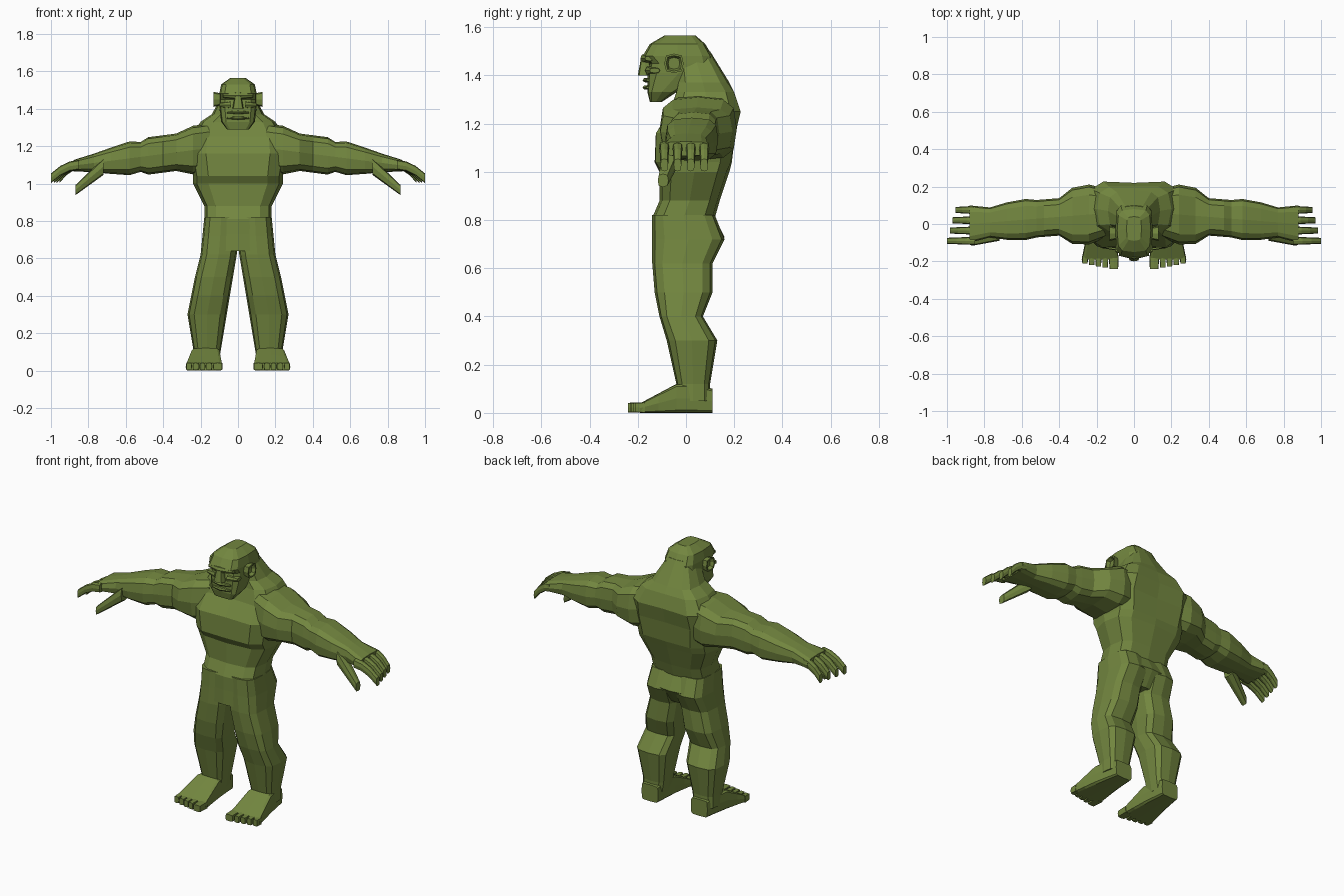
import bpy
import bmesh
import math

default_cube = bpy.data.objects.get("Cube")
if default_cube:
    bpy.data.objects.remove(default_cube, do_unlink=True)

# Single skin colour
skin = bpy.data.materials.new("olive_green_skin")
skin.use_nodes = True
skin.diffuse_color = (0.17, 0.24, 0.05, 1)
shader = skin.node_tree.nodes["Principled BSDF"]
shader.inputs["Base Color"].default_value = skin.diffuse_color


def rounded(value, power):
    return math.copysign(abs(value) ** power, value)


def place(axis, along, across, up):
    if axis == "x":
        return (along, across, up)
    if axis == "y":
        return (across, along, up)
    return (across, up, along)


def section(along, across, half_across, up, half_up, groove=0):
    """One rounded-box cross-section, given by its centre and half sizes."""
    return dict(along=along, across=across, half_across=half_across,
                up=up, half_up=half_up, groove=groove)


def slab(height, half_width, front, back, groove=0, middle=0):
    """A level section of the body between a front and a back depth."""
    return section(height, middle, half_width,
                   (front + back) / 2, (back - front) / 2, groove)


def section_ring(bm, axis, cut, power, sides):
    ring = []
    for corner in range(sides):
        angle = math.tau * corner / sides
        u = rounded(math.cos(angle), power)
        v = rounded(math.sin(angle), power)
        across = cut["across"] + u * cut["half_across"]
        up = cut["up"] + v * cut["half_up"]
        if corner * 4 in (sides, sides * 3):
            up -= math.copysign(cut["groove"], v)
        ring.append(bm.verts.new(place(axis, cut["along"], across, up)))
    return ring


def loft(name, axis, cuts, power=0.6, sides=12, mirror=False):
    """Skin a row of sections into one closed faceted part."""
    bm = bmesh.new()
    rings = [section_ring(bm, axis, cut, power, sides) for cut in cuts]
    for lower, upper in zip(rings, rings[1:]):
        for corner in range(sides):
            previous = corner - 1
            bm.faces.new((lower[previous], lower[corner],
                          upper[corner], upper[previous]))
    bm.faces.new(rings[0])
    bm.faces.new(rings[-1])
    bmesh.ops.recalc_face_normals(bm, faces=bm.faces)
    mesh = bpy.data.meshes.new(name)
    bm.to_mesh(mesh)
    bm.free()
    mesh.materials.append(skin)
    part = bpy.data.objects.new(name, mesh)
    bpy.context.collection.objects.link(part)
    if mirror:
        part.modifiers.new("Mirror", "MIRROR")


def prism(name, axis, start, end, across, half_across, up, half_up,
          tip=0.5, power=0.6):
    """A mirrored block that narrows towards its end."""
    loft(name, axis, [
        section(start, across, half_across, up, half_up),
        section(end, across, half_across * tip, up, half_up * tip),
    ], power=power, sides=8, mirror=True)


# Trunk: hips, waist, grooved chest and back, sloping neck
loft("torso", "z", [
    slab(.64, .17, -.14, .1),
    slab(.73, .18, -.14, .16),
    slab(.81, .18, -.14, .12),
    slab(.88, .18, -.11, .14),
    slab(1, .24, -.11, .18),
    slab(1.04, .24, -.14, .2, groove=.01),
    slab(1.16, .26, -.14, .22, groove=.02),
    slab(1.25, .25, -.08, .24, groove=.02),
    slab(1.33, .2, -.05, .21, groove=.01),
    slab(1.37, .14, -.04, .18),
    slab(1.5, .07, -.04, .1),
])

# Head with heavy jaw and sunken eye line
loft("head", "z", [
    slab(1.29, .06, -.15, -.1),
    slab(1.33, .09, -.16, -.04),
    slab(1.41, .1, -.16, .1),
    slab(1.45, .1, -.15, .11),
    slab(1.48, .1, -.18, .11),
    slab(1.53, .09, -.15, .08),
    slab(1.565, .04, -.09, .04),
], power=0.5)

# Face
prism("brow", "x", 0, .08, -.15, .04, 1.47, .02)
prism("upper_lip", "x", 0, .06, -.15, .03, 1.38, .01)
prism("lower_lip", "x", 0, .06, -.15, .03, 1.35, .01)
prism("cheekbones", "x", .04, .1, -.13, .04, 1.42, .02)
prism("nose", "z", 1.4, 1.48, 0, .03, -.17, .03)

# Ears with a recessed bowl
loft("ears", "x", [
    section(reach, -.05, .04 * scale, 1.45, .04 * scale)
    for reach, scale in ((.09, .8), (.13, 1), (.13, .8), (.11, .6))
], sides=8, mirror=True)


def arm_cut(reach, half_depth, half_height):
    """Arms droop and drift forwards as they reach outwards."""
    return section(reach, .07 - .08 * reach, half_depth,
                   1.21 - .13 * reach, half_height)


# Arms: deltoid, biceps, elbow, forearm, wrist, palm
loft("arms", "x", [
    arm_cut(.15, .13, .13),
    arm_cut(.24, .16, .13),
    arm_cut(.33, .15, .1),
    arm_cut(.4, .1, .1),
    arm_cut(.48, .1, .1),
    arm_cut(.52, .1, .08),
    arm_cut(.58, .11, .09),
    arm_cut(.68, .1, .07),
    arm_cut(.77, .08, .05),
    arm_cut(.88, .1, .03),
], mirror=True)

# Four curled fingers, then a drooping thumb
finger_names = ("index", "middle", "ring", "little")
for number, finger in enumerate(finger_names):
    length = .15 - .015 * number
    loft(finger + "_fingers", "x", [
        section(.85 + length * step / 3, .055 * number - .09, .022 - .002 * step,
                1.1 - .008 * step ** 2, .026)
        for step in range(4)
    ], sides=8, mirror=True)
loft("thumbs", "x", [
    section(.72 + .05 * step, -.05 - .015 * step, .04 - .006 * step,
            1.09 - .042 * step, .045 - .006 * step)
    for step in range(4)
], sides=8, mirror=True)


def leg_cut(height, outer, front, back):
    """The gap between the legs opens steadily from crotch to ankle."""
    inner = max(0, .11 - height / 6)
    return slab(height, (outer - inner) / 2, front, back,
                middle=(outer + inner) / 2)


# Legs: ankle, calf, knee, thigh, buttock
loft("legs", "z", [
    leg_cut(.05, .24, -.04, .1),
    leg_cut(.12, .24, -.04, .1),
    leg_cut(.3, .27, -.08, .13),
    leg_cut(.4, .25, -.11, .07),
    leg_cut(.5, .23, -.13, .11),
    leg_cut(.62, .2, -.14, .11),
    leg_cut(.72, .19, -.14, .16),
    leg_cut(.82, .18, -.14, .12),
], mirror=True)

# Flat soled feet, widening from heel to toes
foot_heights = (.1, .12, .12, .08, .04)
loft("feet", "y", [
    section(.11 - .075 * step, .165 + .004 * step, .055 + .011 * step,
            height / 2, height / 2)
    for step, height in enumerate(foot_heights)
], power=0.3, mirror=True)

# Toes, from the big inner one outwards
toe_names = ("big", "second", "third", "fourth", "small")
inner = .08
for number, toe in enumerate(toe_names):
    half = .018 if number else .028
    prism(toe + "_toes", "y", -.17, -.24 + .007 * number, inner + half, half - .002,
          .022, .022, tip=.9, power=0.3)
    inner += half * 2
